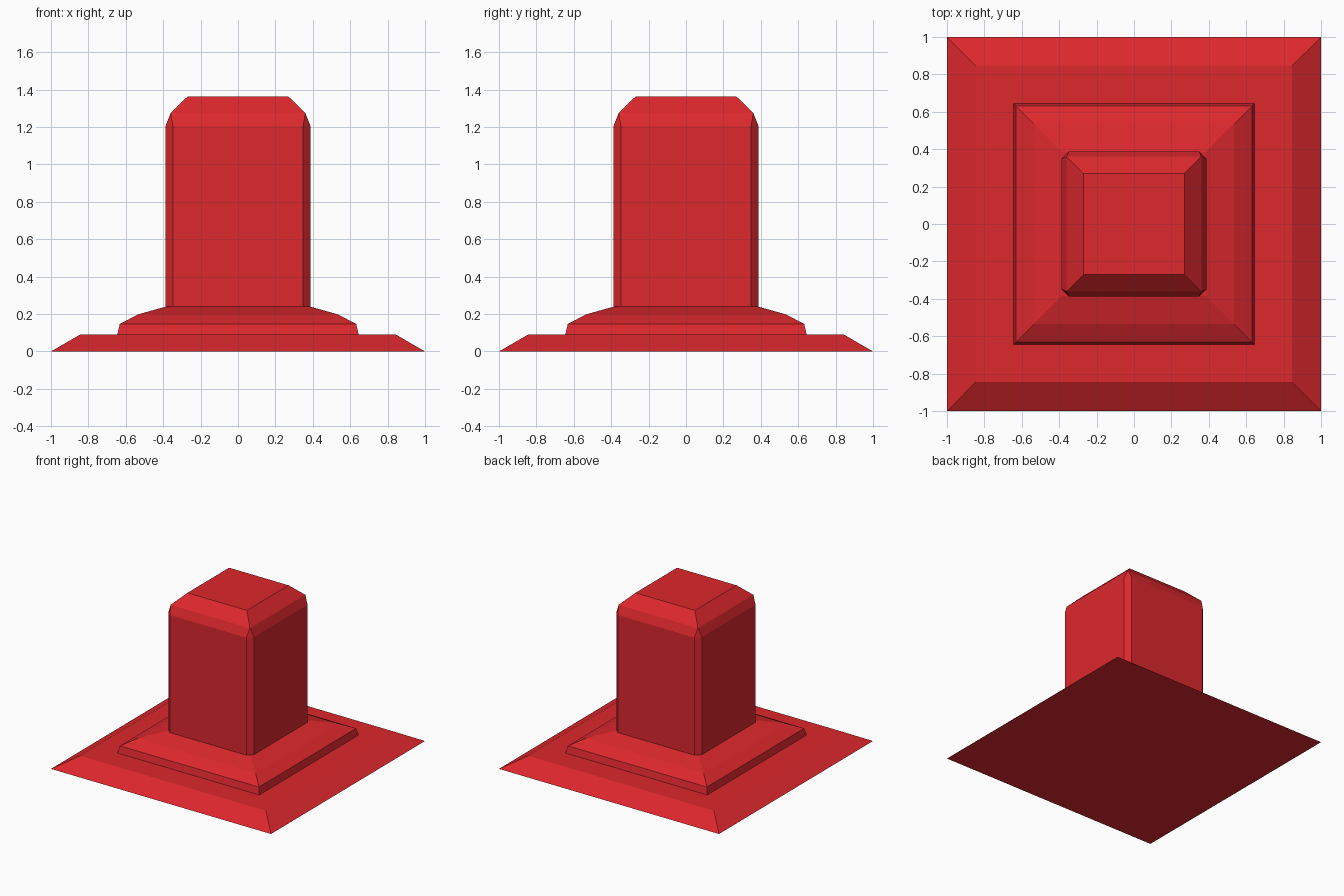
import bpy, bmesh

if "Cube" in bpy.data.objects:
    bpy.data.objects.remove(bpy.data.objects["Cube"])

red = bpy.data.materials.new("red")
red.diffuse_color = (0.72, 0.021, 0.026, 1)
red.use_nodes = True
red.node_tree.nodes["Principled BSDF"].inputs["Base Color"].default_value = red.diffuse_color


def ring(bm, half, z, cut):
    """Square outline with its corners cut off by the given amount."""
    h, k = half, half - cut
    pts = [(h, -k), (h, k), (k, h), (-k, h), (-h, k), (-h, -k), (-k, -h), (k, -h)]
    if cut == 0:
        pts = [(h, h), (-h, h), (-h, -h), (h, -h)]
        pts = [pts[i] for i in (3, 0, 0, 1, 1, 2, 2, 3)]
    return [bm.verts.new((x, y, z)) for x, y in pts]


def square_loft(name, profile):
    """Stack square rings given as (half width, z, corner cut)."""
    bm = bmesh.new()
    rings = [ring(bm, *p) for p in profile]
    for a, b in zip(rings, rings[1:]):
        for i in range(8):
            j = (i + 1) % 8
            bm.faces.new((a[i], a[j], b[j], b[i]))
    bm.faces.new(rings[0][::-1])
    bm.faces.new(rings[-1])
    # Merge the doubled points of uncut corners
    bmesh.ops.remove_doubles(bm, verts=bm.verts, dist=0.0005)
    bmesh.ops.recalc_face_normals(bm, faces=bm.faces)
    mesh = bpy.data.meshes.new(name)
    bm.to_mesh(mesh)
    bm.free()
    mesh.materials.append(red)
    obj = bpy.data.objects.new(name, mesh)
    bpy.context.collection.objects.link(obj)
    return obj


# Wide sloped base slab
square_loft("base_slab", [(1.0, 0, 0), (0.845, 0.09, 0)])

# Stepped plinth rising to the post
square_loft("plinth", [(0.645, 0.09, 0), (0.632, 0.147, 0),
                       (0.535, 0.198, 0), (0.385, 0.24, 0)])

# Post with chamfered upright edges and a two-step bevelled top
square_loft("post", [(0.388, 0.235, 0.04), (0.388, 1.205, 0.04),
                     (0.36, 1.275, 0), (0.27, 1.363, 0)])
